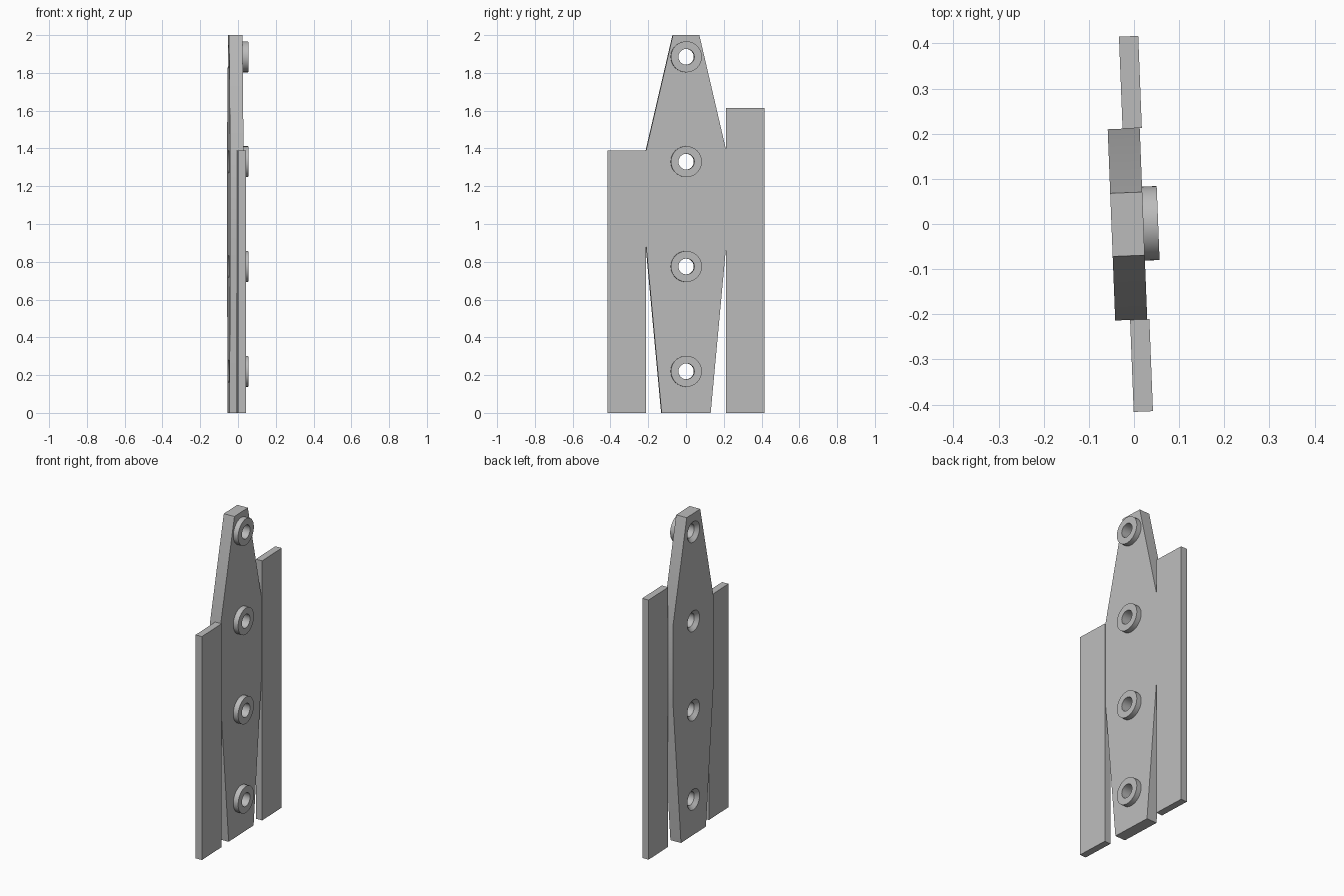
import bpy
import bmesh
import math
from mathutils import Matrix

if "Cube" in bpy.data.objects:
    bpy.data.objects.remove(bpy.data.objects["Cube"])

TURN = Matrix.Rotation(math.radians(2.25), 4, 'Z')  # whole bracket is slightly turned
HOLE_Z = [0.22, 0.775, 1.33, 1.885]
BACK, FRONT, BOSS_END = -0.05, 0.021, 0.0535

grey = bpy.data.materials.new("light_grey")
grey.diffuse_color = (0.5, 0.5, 0.5, 1)
grey.use_nodes = True
grey.node_tree.nodes["Principled BSDF"].inputs["Base Color"].default_value = grey.diffuse_color


def finish(name, bm):
    bmesh.ops.recalc_face_normals(bm, faces=bm.faces)
    bm.transform(TURN)
    mesh = bpy.data.meshes.new(name)
    bm.to_mesh(mesh)
    bm.free()
    mesh.materials.append(grey)
    obj = bpy.data.objects.new(name, mesh)
    bpy.context.collection.objects.link(obj)
    return obj


def slab(name, outline, x0, x1):
    """Extrude a (y, z) outline from x0 to x1."""
    bm = bmesh.new()
    face = bm.faces.new([bm.verts.new((x0, y, z)) for y, z in outline])
    out = bmesh.ops.extrude_face_region(bm, geom=[face])
    moved = [v for v in out["geom"] if isinstance(v, bmesh.types.BMVert)]
    bmesh.ops.translate(bm, verts=moved, vec=(x1 - x0, 0, 0))
    return finish(name, bm)


def lathe(name, profile, z, closed, n=48):
    """Spin an (x, radius) profile about the x axis at height z."""
    bm = bmesh.new()
    rings = [[bm.verts.new((x, r * math.cos(i * math.tau / n), z + r * math.sin(i * math.tau / n)))
              for i in range(n)] for x, r in profile]
    pairs = list(zip(rings, rings[1:]))
    if closed:
        pairs.append((rings[-1], rings[0]))
    else:
        bm.faces.new(rings[0])
        bm.faces.new(rings[-1])
    for a, b in pairs:
        for i in range(n):
            j = (i + 1) % n
            bm.faces.new((a[i], a[j], b[j], b[i]))
    return finish(name, bm)


def smooth(obj):
    bpy.ops.object.select_all(action='DESELECT')
    obj.select_set(True)
    bpy.context.view_layer.objects.active = obj
    bpy.ops.object.shade_smooth_by_angle(angle=math.radians(25))


# Tapered centre plate
half = [(0.13, 0), (0.212, 0.885), (0.212, 1.39), (0.07, 2)]
plate = slab("centre_plate", half + [(-y, z) for y, z in reversed(half)], BACK, FRONT)

# Side plates, one shorter than the other
for name, side, top in (("short_side_plate", -1, 1.39), ("long_side_plate", 1, 1.615)):
    a, b = side * 0.212, side * 0.416
    slab(name, [(a, 0), (b, 0), (b, top), (a, top)], -0.017, 0.0257)

# Countersunk screw holes through the plate
for z in HOLE_Z:
    cutter = lathe("hole_cutter", [(BACK - 0.01, 0.074), (BACK + 0.022, 0.042), (0.1, 0.042)], z, False)
    mod = plate.modifiers.new("hole", 'BOOLEAN')
    mod.operation = 'DIFFERENCE'
    mod.solver = 'EXACT'
    mod.object = cutter
    bpy.context.view_layer.objects.active = plate
    bpy.ops.object.modifier_apply(modifier=mod.name)
    bpy.data.objects.remove(cutter)
smooth(plate)

# Raised bosses around the holes
for i, z in enumerate(HOLE_Z):
    ring = [(FRONT, 0.042), (FRONT, 0.082), (BOSS_END, 0.082), (BOSS_END, 0.042)]
    smooth(lathe(f"screw_boss_{i + 1}", ring, z, True))
